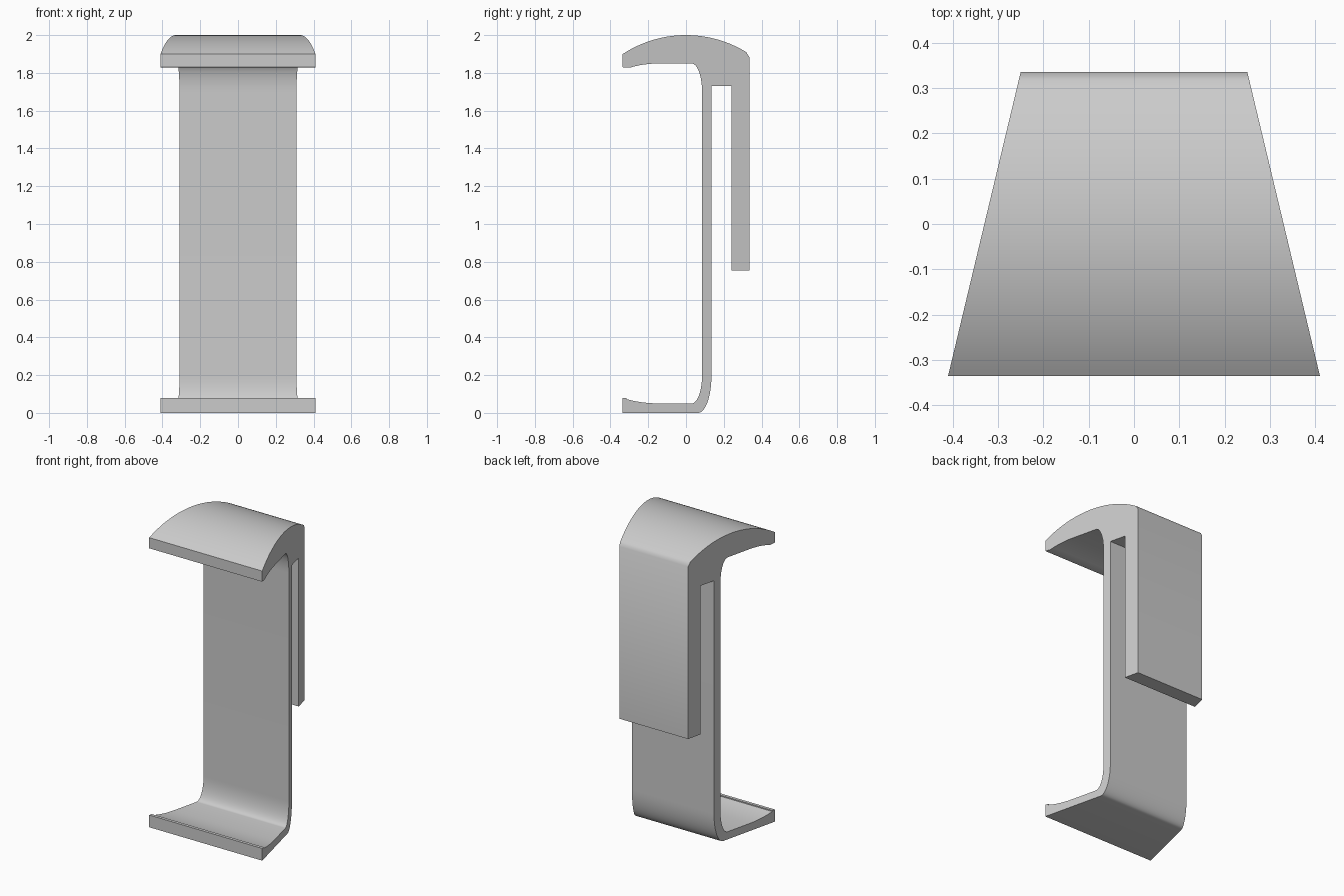
import bpy
import bmesh
from math import sin, cos, pi, radians

cube = bpy.data.objects.get("Cube")
if cube:
    bpy.data.objects.remove(cube, do_unlink=True)

grey = bpy.data.materials.new("plain grey")
grey.use_nodes = True
colour = (0.6, 0.6, 0.6, 1)
grey.diffuse_color = colour
grey.node_tree.nodes["Principled BSDF"].inputs["Base Color"].default_value = colour


def arc(cy, cz, ry, rz, start, end, steps=12):
    """Points (y, z) along an elliptical arc, angles in degrees."""
    angles = [radians(start + (end - start) * i / steps) for i in range(steps + 1)]
    return [(cy + ry * cos(a), cz + rz * sin(a)) for a in angles]


def half_width(y):
    """The sides taper from a wide front to a narrow back."""
    return 0.33 - 0.239 * y


# Side outline, counter-clockwise from the front of the foot
outline = [(-0.335, 0)]
outline += arc(0.065, 0.2, 0.07, 0.2, -90, 0)            # outer bend of the foot
outline += [(0.135, 1.73), (0.24, 1.73)]                 # slot behind the web
outline += [(0.24, 0.755), (0.335, 0.755)]               # hanging rear flap
outline += [(0.335, 1.885), (0.325, 1.9)]                # rear shoulder
outline += arc(0, 1.39, 0.61, 0.61, 58.5, 123.3, 28)     # domed top
outline += [(-0.335, 1.83)]                              # front nose
outline += arc(-0.14, 1.7, 0.3, 0.15, 122, 90, 6)        # underside of the nose
outline += arc(0.03, 1.7, 0.055, 0.15, 90, 0)            # inner bend of the head
outline += arc(0.03, 0.2, 0.055, 0.15, 0, -90)           # inner bend of the foot
outline += arc(-0.14, 0.2, 0.33, 0.15, -90, -122, 6)     # rising toe
outline += [(-0.315, 0.08), (-0.335, 0.08)]              # toe lip

# Bracket body: two tapered side faces joined by a strip
bm = bmesh.new()
left = [bm.verts.new((half_width(y), y, z)) for y, z in outline]
right = [bm.verts.new((-half_width(y), y, z)) for y, z in outline]
bm.faces.new(left)
bm.faces.new(right[::-1])
for i in range(len(outline)):
    j = (i + 1) % len(outline)
    bm.faces.new((left[i], right[i], right[j], left[j]))
bmesh.ops.remove_doubles(bm, verts=bm.verts, dist=0.0005)
bmesh.ops.recalc_face_normals(bm, faces=bm.faces)
mesh = bpy.data.meshes.new("bracket_body")
bm.to_mesh(mesh)
bm.free()
mesh.materials.append(grey)
body = bpy.data.objects.new("bracket_body", mesh)
bpy.context.collection.objects.link(body)

bpy.ops.object.select_all(action="DESELECT")
body.select_set(True)
bpy.context.view_layer.objects.active = body
bpy.ops.object.shade_smooth_by_angle(angle=radians(35))
